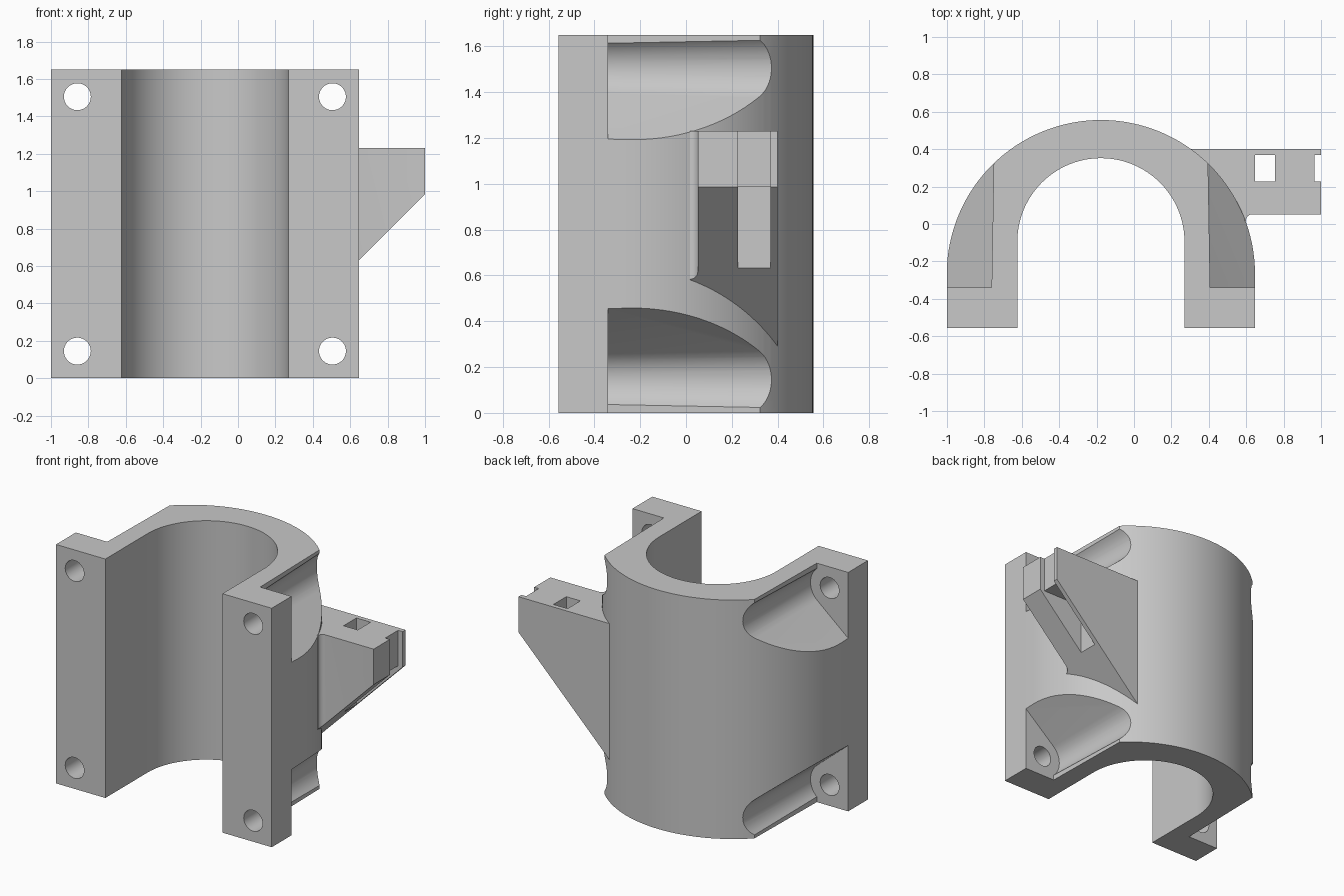
import bpy, bmesh
from math import sin, cos, tan, radians
from mathutils import Vector

cube = bpy.data.objects.get("Cube")
if cube:
    bpy.data.objects.remove(cube)

COLOUR = (0.58, 0.58, 0.58, 1)
grey = bpy.data.materials.new("plain grey")
grey.use_nodes = True
grey.diffuse_color = COLOUR
grey.node_tree.nodes["Principled BSDF"].inputs["Base Color"].default_value = COLOUR

MID = -0.177            # x of the bore axis
HEIGHT = 1.65
FRONT, BACK = -0.556, 0.556
OUTER, INNER = 0.824, 0.447
BOLT_X, BOLT_Z = 0.682, 0.145   # bolt offset from the axis and from the ends
FLANGE = -0.34          # back face of the bolt flange


def make_object(name, bm):
    bmesh.ops.recalc_face_normals(bm, faces=bm.faces[:])
    mesh = bpy.data.meshes.new(name)
    bm.to_mesh(mesh)
    bm.free()
    mesh.materials.append(grey)
    obj = bpy.data.objects.new(name, mesh)
    bpy.context.collection.objects.link(obj)
    return obj


def loft(start, end):
    """Closed solid between two matching loops of points."""
    bm = bmesh.new()
    a = [bm.verts.new(p) for p in start]
    b = [bm.verts.new(p) for p in end]
    bm.faces.new(a)
    bm.faces.new(b)
    for i in range(len(a)):
        j = (i + 1) % len(a)
        bm.faces.new((a[i], a[j], b[j], b[i]))
    return bm


def upright(points, z0, z1):
    return loft([(x, y, z0) for x, y in points], [(x, y, z1) for x, y in points])


def box(x0, x1, y0, y1, z0, z1):
    return upright([(x0, y0), (x1, y0), (x1, y1), (x0, y1)], z0, z1)


def cut(target, bm):
    cutter = make_object("cutter", bm)
    cutter.hide_render = True
    mod = target.modifiers.new("cut", 'BOOLEAN')
    mod.operation = 'DIFFERENCE'
    mod.solver = 'EXACT'
    mod.object = cutter
    bpy.context.view_layer.objects.active = target
    bpy.ops.object.modifier_apply(modifier=mod.name)
    bpy.data.objects.remove(cutter)


def arc(cx, cy, radius, a0, a1, steps):
    angles = [radians(a0 + (a1 - a0) * i / steps) for i in range(steps + 1)]
    return [(cx + radius * cos(t), cy + radius * sin(t)) for t in angles]


# Clamp body: a horseshoe section, extruded upward
section = [(MID + OUTER, FRONT)] + arc(MID, BACK - OUTER, OUTER, 0, 180, 64)
section += [(MID - OUTER, FRONT), (MID - INNER, FRONT)]
section += arc(MID, 0.352 - INNER, INNER, 180, 0, 48) + [(MID + INNER, FRONT)]
body = make_object("clamp_body", upright(section, 0, HEIGHT))


def pocket_section(y, r, side, up):
    """Rounded trough, open to the side and to the near end, with a sloping wall."""
    reach, slope = 0.5, radians(40)
    pts = arc(0, 0, r, 228, 130, 14)
    pts += [(reach, reach * tan(slope) + r / cos(slope)), (reach, -reach),
            (pts[0][0], -reach)]
    base = BOLT_Z if up > 0 else HEIGHT - BOLT_Z
    return [(MID + side * (BOLT_X + x), y, base + up * z) for x, z in pts]


# Screw pockets and bolt holes in all four corners
for side in (1, -1):
    for up in (1, -1):
        cut(body, loft(pocket_section(FLANGE, 0.146, side, up),
                       pocket_section(0.7, 0.173, side, up)))
        cz = BOLT_Z if up > 0 else HEIGHT - BOLT_Z
        ring = arc(MID + side * BOLT_X, cz, 0.072, 0, 350, 35)
        cut(body, loft([(x, -0.7, z) for x, z in ring], [(x, -0.3, z) for x, z in ring]))

# Side bracket: plan shape with a small root fillet, cut off by a sloping underside
plan = [(0.25, 0.40), (1, 0.40), (1, 0.052)]
plan += arc(0.633, 0.017, 0.035, 90, 180, 6) + [(0.45, 0.017)]
bm = upright(plan, 0.1, 1.23)
hit = bmesh.ops.bisect_plane(bm, geom=bm.verts[:] + bm.edges[:] + bm.faces[:],
                             plane_co=Vector((1, 0, 0.985)), plane_no=Vector((1, 0, -1)),
                             clear_outer=True)
rim = [e for e in hit["geom_cut"] if isinstance(e, bmesh.types.BMEdge)]
bmesh.ops.contextual_create(bm, geom=rim)
bracket = make_object("side_bracket", bm)

# Tie slot: square hole, end notch and the channel that joins them below
for x0, x1, z0, z1 in ((0.647, 0.755, 0.3, 1.4), (0.965, 1.1, 0.3, 1.4),
                       (0.647, 1.1, 0.3, 0.985)):
    cut(bracket, box(x0, x1, 0.228, 0.368, z0, z1))

# Smooth curved walls, keep real corners crisp
for obj in (body, bracket):
    bpy.ops.object.select_all(action='DESELECT')
    obj.select_set(True)
    bpy.context.view_layer.objects.active = obj
    bpy.ops.object.shade_smooth_by_angle(angle=radians(20))
